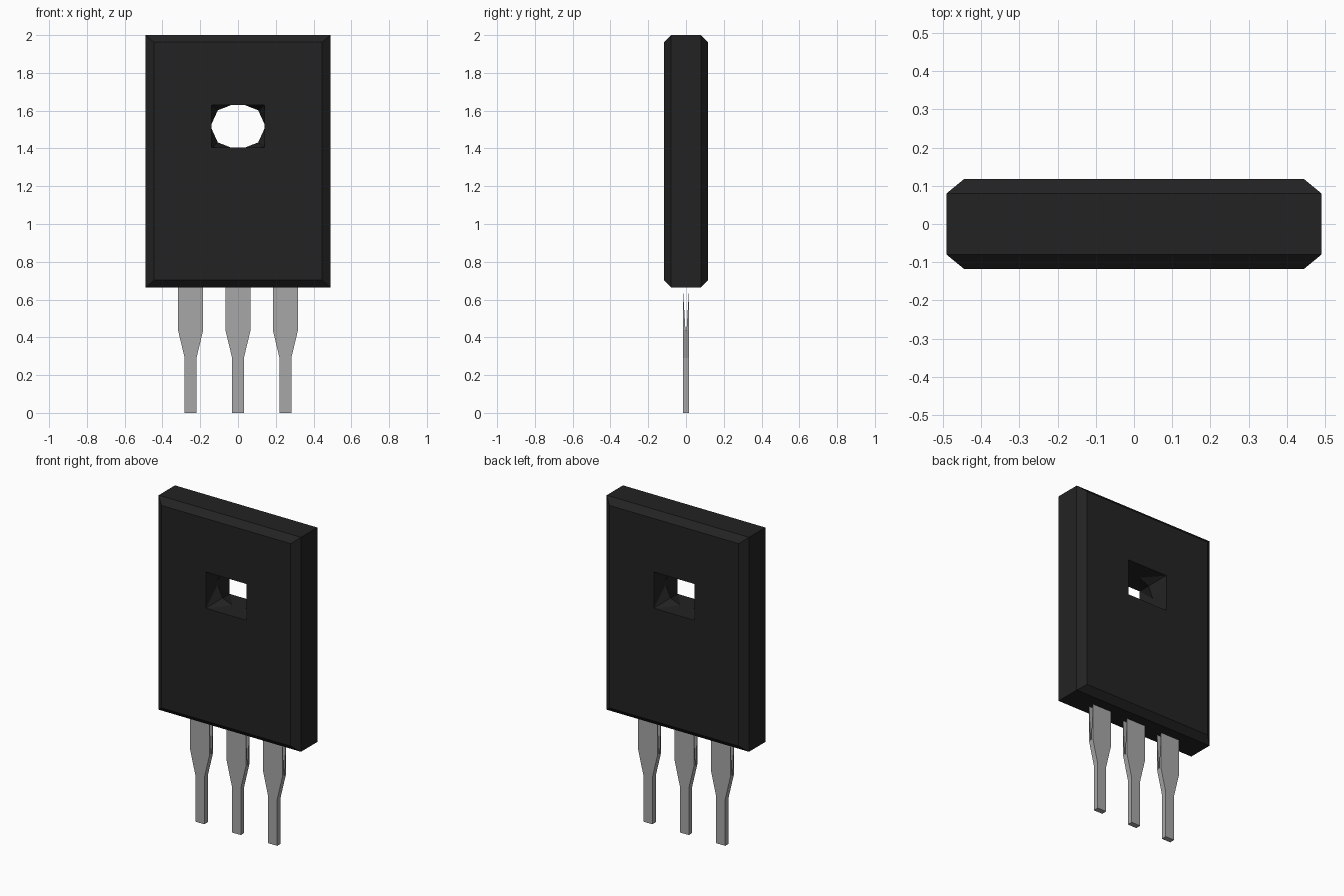
import bpy, bmesh

cube = bpy.data.objects.get("Cube")
if cube:
    bpy.data.objects.remove(cube, do_unlink=True)


def material(name, rgb, rough):
    m = bpy.data.materials.new(name)
    m.use_nodes = True
    m.diffuse_color = (*rgb, 1)
    bsdf = m.node_tree.nodes["Principled BSDF"]
    bsdf.inputs["Base Color"].default_value = (*rgb, 1)
    bsdf.inputs["Roughness"].default_value = rough
    return m


def finish(bm, name, mat):
    bmesh.ops.recalc_face_normals(bm, faces=bm.faces[:])
    me = bpy.data.meshes.new(name)
    bm.to_mesh(me)
    bm.free()
    me.materials.append(mat)
    ob = bpy.data.objects.new(name, me)
    bpy.context.collection.objects.link(ob)
    return ob


black = material("black plastic", (0.0165, 0.0165, 0.0165), 0.6)
grey = material("grey metal", (0.39, 0.39, 0.39), 0.5)

SIGNS = [(1, 1), (-1, 1), (-1, -1), (1, -1)]   # corners, counter-clockwise


def rect(bm, hx, hz, cz, y):
    return [bm.verts.new((sx * hx, y, cz + sz * hz)) for sx, sz in SIGNS]


def bridge(bm, a, b):
    n = len(a)
    for i in range(n):
        j = (i + 1) % n
        bm.faces.new((a[i], a[j], b[j], b[i]))


# Package body: chamfered slab with a mounting hole
bm = bmesh.new()
CZ, HOLE_Z = 1.3325, 1.517
hole_front = rect(bm, 0.14, 0.113, HOLE_Z, -0.117)
loops = [hole_front,
         rect(bm, 0.445, 0.63, CZ, -0.117),
         rect(bm, 0.49, 0.6675, CZ, -0.08),
         rect(bm, 0.49, 0.6675, CZ, 0.08),
         rect(bm, 0.445, 0.63, CZ, 0.117),
         rect(bm, 0.14, 0.113, HOLE_Z, 0.117)]
for a, b in zip(loops, loops[1:]):
    bridge(bm, a, b)

# Hole lining: square mouths meeting at a rounded ring halfway through
quarter = [(0.14, 0.012), (0.107, 0.085), (0.038, 0.112)]
ring = []
for sx, sz in SIGNS:
    pts = quarter if sx * sz > 0 else quarter[::-1]
    ring.append([bm.verts.new((sx * x, 0, HOLE_Z + sz * z)) for x, z in pts])
for mouth in (loops[0], loops[-1]):
    for i in range(4):
        j = (i + 1) % 4
        p = ring[i]
        bm.faces.new((mouth[i], p[0], p[1]))
        bm.faces.new((mouth[i], p[1], p[2]))
        bm.faces.new((mouth[i], p[2], ring[j][0], mouth[j]))
finish(bm, "package_body", black)

# Legs: wide shoulders tapering to narrow pins, split along the upper edges
LEG = [(0.067, 0.672), (0.067, 0.44), (0.031, 0.29), (0.031, 0.0)]
T, SLIT = 0.017, 0.003


def leg(name, cx):
    bm = bmesh.new()
    grid = {}
    for sx in (-1, 1):
        for sy in (-1, 1):
            grid[sx, sy] = [bm.verts.new((cx + sx * w, sy * T, z)) for w, z in LEG]
    for sy in (-1, 1):                              # front and back sheets
        l, r = grid[-1, sy], grid[1, sy]
        for i in range(3):
            bm.faces.new((l[i], l[i + 1], r[i + 1], r[i]))
    for sx in (-1, 1):                              # edges, with the slit on top
        f, b = grid[sx, -1], grid[sx, 1]
        w, z = LEG[1]
        mf = bm.verts.new((cx + sx * w, -SLIT, z))
        mb = bm.verts.new((cx + sx * w, SLIT, z))
        bm.faces.new((f[0], f[1], mf))
        bm.faces.new((b[0], b[1], mb))
        bm.faces.new((f[1], f[2], b[2], b[1], mb, mf))
        bm.faces.new((f[2], f[3], b[3], b[2]))
    bm.faces.new([grid[k][3] for k in ((-1, -1), (1, -1), (1, 1), (-1, 1))])
    finish(bm, name, grey)


for name, x in (("right_leg", -0.251), ("middle_leg", 0.0), ("left_leg", 0.251)):
    leg(name, x)
